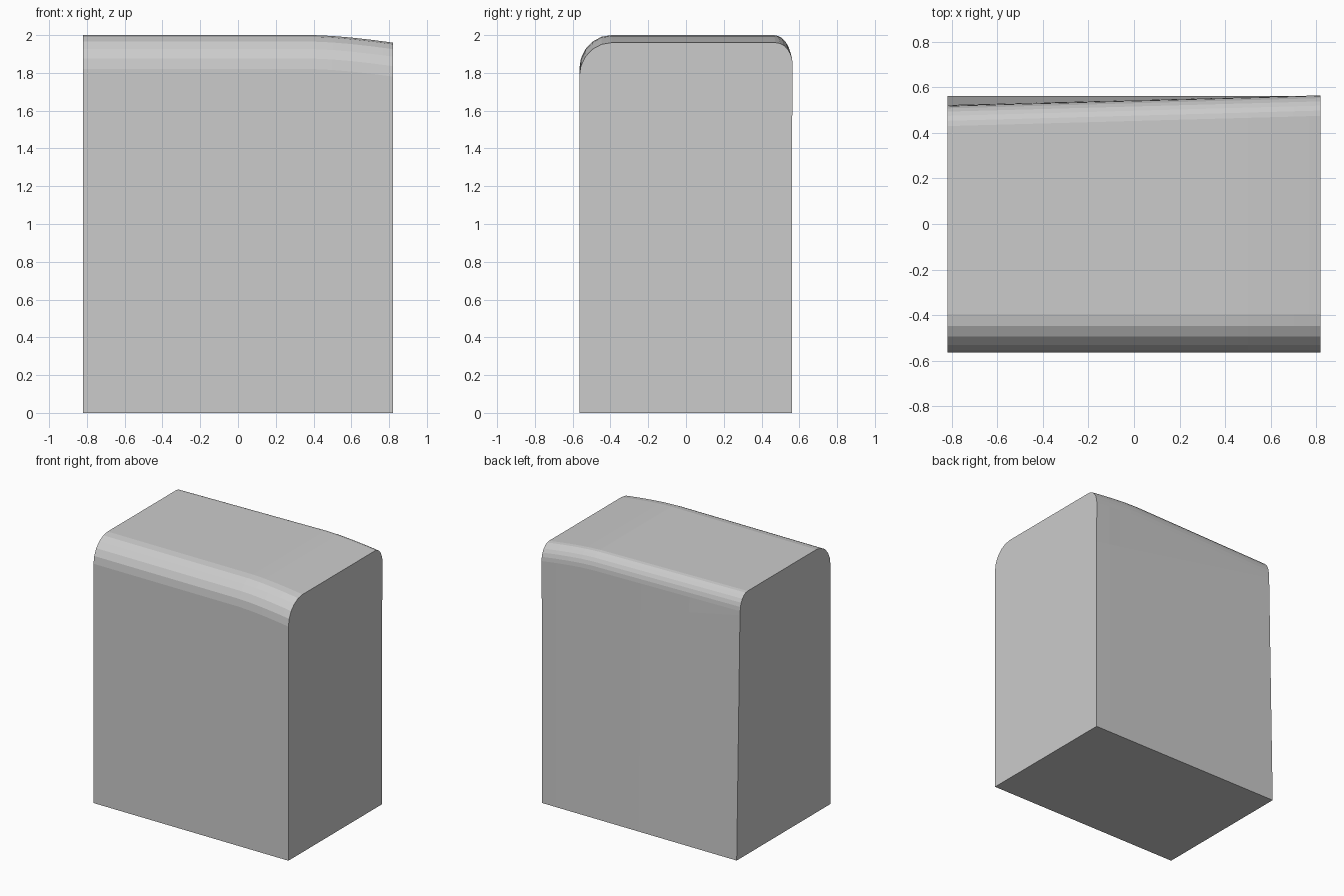
import bpy
import bmesh
from math import sin, cos, pi

if "Cube" in bpy.data.objects:
    bpy.data.objects.remove(bpy.data.objects["Cube"])

HALF_X, FRONT_Y = 0.82, -0.565


def arc(cy, cz, ry, rz, a0, a1, n):
    """Points along an elliptical arc in the y-z plane."""
    return [(cy + ry * cos(a0 + (a1 - a0) * i / n),
             cz + rz * sin(a0 + (a1 - a0) * i / n)) for i in range(n + 1)]


def section(x):
    """Cross-section of the block: rounded front and back top edges."""
    t = (x + HALF_X) / (2 * HALF_X)
    drop = max(0, (x - 0.4) / 0.42)
    top = 2 - 0.04 * drop ** 1.5
    back = 0.52 + 0.045 * t
    pts = [(0.562, 0), (FRONT_Y, 0)]
    pts += arc(FRONT_Y + 0.17, top - 0.18, 0.17, 0.18, pi, pi / 2, 5)
    ry, rz = 0.09, 0.12
    pts += arc(back - ry, top - rz, ry, rz, pi / 2, 0, 6)
    # faint crease where the vertical back meets the tapered upper part
    pts.append((0.562, 1.85 - 0.33 * t) if t > 0.9 else (back + (0.562 - back) * 0.06, 1.85 - 0.33 * t))
    return pts


# Block lofted through cross-sections along x
bm = bmesh.new()
stations = [-HALF_X, -0.4, 0.0, 0.4, 0.5, 0.6, 0.7, 0.77, HALF_X]
rings = [[bm.verts.new((x, y, z)) for y, z in section(x)] for x in stations]
for a, b in zip(rings, rings[1:]):
    for i in range(len(a)):
        j = (i + 1) % len(a)
        bm.faces.new((a[i], a[j], b[j], b[i]))
bm.faces.new(rings[0])
bm.faces.new(rings[-1])
bmesh.ops.recalc_face_normals(bm, faces=bm.faces)
mesh = bpy.data.meshes.new("rounded_block")
bm.to_mesh(mesh)
bm.free()
block = bpy.data.objects.new("rounded_block", mesh)
bpy.context.collection.objects.link(block)
